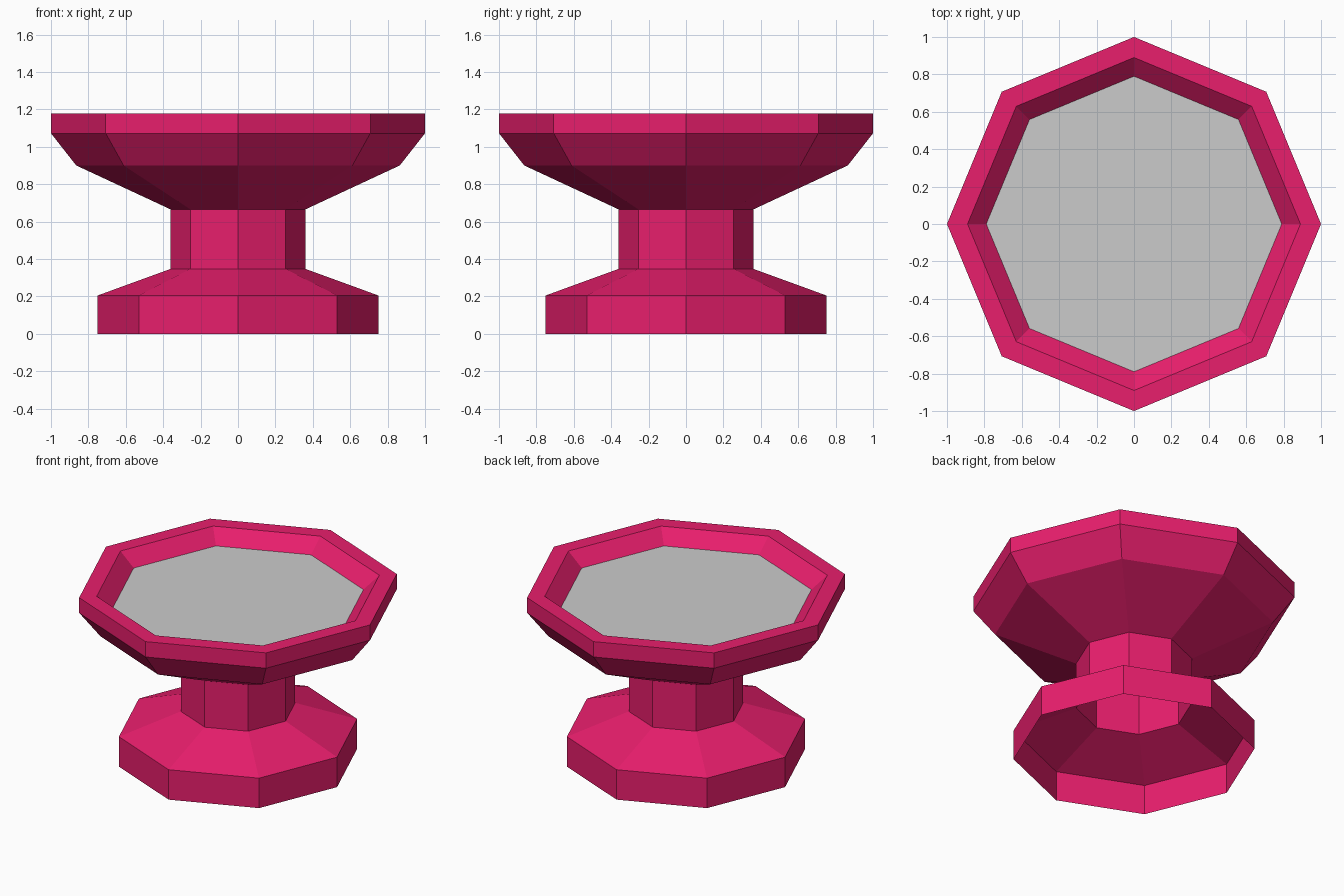
import bpy, bmesh, math

if "Cube" in bpy.data.objects:
    bpy.data.objects.remove(bpy.data.objects["Cube"])

SIDES = 8

pink = bpy.data.materials.new("pink")
pink.diffuse_color = (0.807, 0.013, 0.15, 1)
pink.use_nodes = True
pink.node_tree.nodes["Principled BSDF"].inputs["Base Color"].default_value = pink.diffuse_color


def finish(name, bm, material=None):
    mesh = bpy.data.meshes.new(name)
    bm.to_mesh(mesh)
    bm.free()
    if material:
        mesh.materials.append(material)
    obj = bpy.data.objects.new(name, mesh)
    bpy.context.collection.objects.link(obj)
    return obj


def ring(bm, r, z):
    return [bm.verts.new((r * math.cos(math.tau * i / SIDES),
                          r * math.sin(math.tau * i / SIDES), z))
            for i in range(SIDES)]


def lathe(name, profile, material):
    """Flat-sided open shell through (radius, height) points."""
    bm = bmesh.new()
    rings = [ring(bm, r, z) for r, z in profile]
    for a, b in zip(rings, rings[1:]):
        for i in range(SIDES):
            j = (i + 1) % SIDES
            bm.faces.new((a[i], a[j], b[j], b[i]))
    return finish(name, bm, material)


# Hollow foot, open underneath
lathe("foot", [(0.75, 0), (0.75, 0.205), (0.36, 0.347)], pink)

# Hollow stem
lathe("stem", [(0.36, 0.347), (0.36, 0.665)], pink)

# Bowl: outside, rim and sloping inner lip
lathe("bowl", [(0.36, 0.665), (0.865, 0.9), (1.0, 1.072), (1.0, 1.177),
               (0.89, 1.177), (0.79, 1.087)], pink)

# Grey filling surface
bm = bmesh.new()
bm.faces.new(ring(bm, 0.79, 1.087))
finish("bowl_filling", bm)
